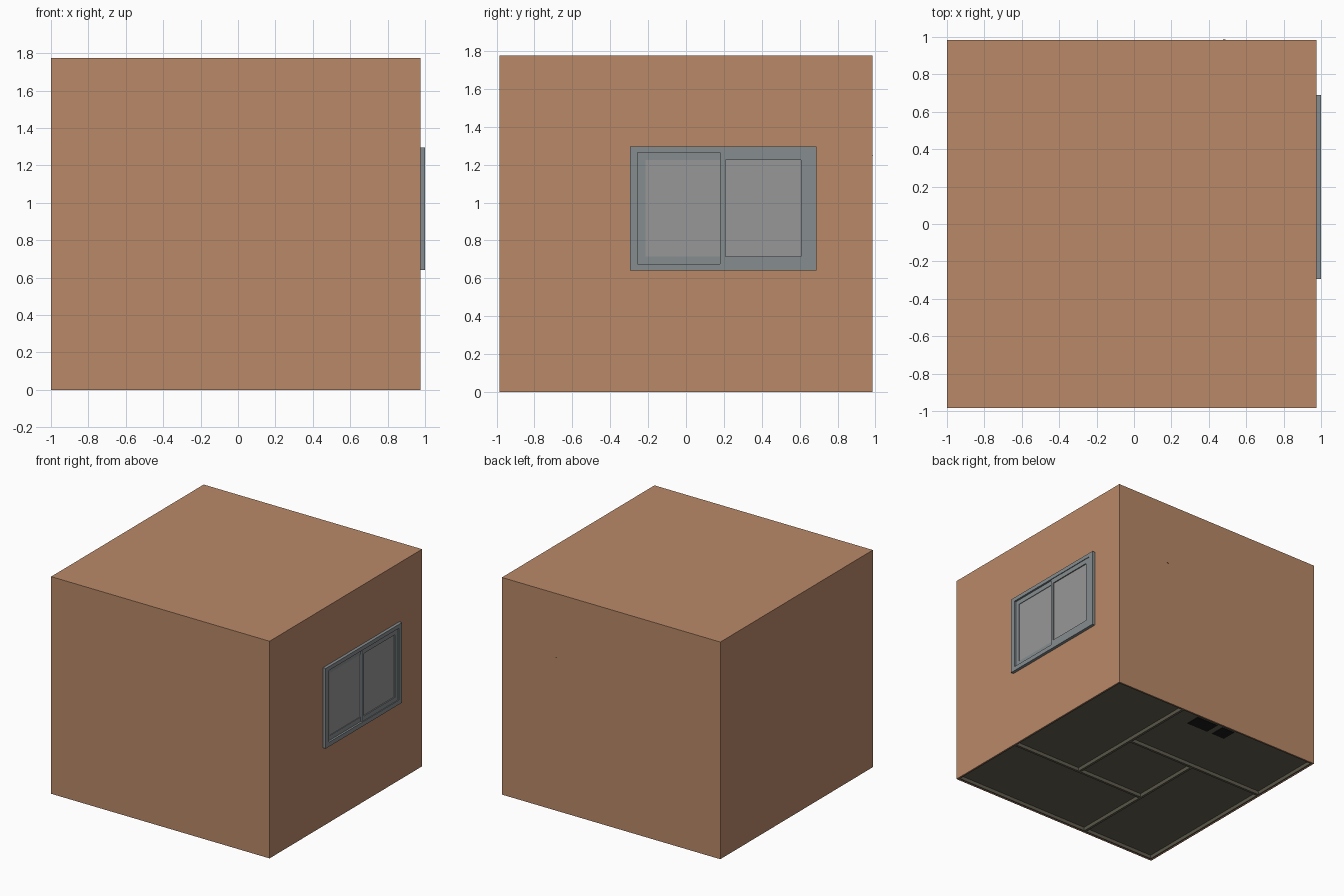
import bpy, bmesh

if "Cube" in bpy.data.objects:
    bpy.data.objects.remove(bpy.data.objects["Cube"])

def material(name, rgb):
    m = bpy.data.materials.new(name)
    m.diffuse_color = (*rgb, 1)
    m.use_nodes = True
    m.node_tree.nodes["Principled BSDF"].inputs["Base Color"].default_value = m.diffuse_color
    return m

clay = material("clay_wall", (0.49, 0.25, 0.14))
stone = material("dark_stone", (0.13, 0.12, 0.085))
metal = material("window_metal", (0.24, 0.265, 0.275))
glass_mat = material("window_glass", (0.31, 0.31, 0.31))
black = material("black", (0.01, 0.01, 0.01))

X0, X1, Y0, Y1, H = -1.0, 0.975, -0.985, 0.985, 1.775

def finish(name, bm, mat):
    me = bpy.data.meshes.new(name)
    bm.to_mesh(me)
    bm.free()
    ob = bpy.data.objects.new(name, me)
    bpy.context.collection.objects.link(ob)
    me.materials.append(mat)
    return ob

def box_mesh(bm, x, y, z):
    vs = bmesh.ops.create_cube(bm, size=1)["verts"]
    for v in vs:
        for i, (a, b) in enumerate((x, y, z)):
            v.co[i] = a if v.co[i] < 0 else b

def box(name, x, y, z, mat):
    bm = bmesh.new()
    box_mesh(bm, x, y, z)
    return finish(name, bm, mat)

def frame(name, x, y, z, w, mat):
    """Rectangular frame in the YZ plane: w = (left, right, bottom, top) widths."""
    l, r, b, t = w
    bm = bmesh.new()
    box_mesh(bm, x, (y[0], y[0] + l), z)
    box_mesh(bm, x, (y[1] - r, y[1]), z)
    inner = (y[0] + l, y[1] - r)
    box_mesh(bm, x, inner, (z[0], z[0] + b))
    box_mesh(bm, x, inner, (z[1] - t, z[1]))
    return finish(name, bm, mat)

# Room shell: box open underneath, given thin walls
bm = bmesh.new()
box_mesh(bm, (X0, X1), (Y0, Y1), (0, H))
bm.normal_update()
bmesh.ops.delete(bm, geom=[f for f in bm.faces if f.normal.z < -0.5], context='FACES_ONLY')
shell = finish("room_shell", bm, clay)
sol = shell.modifiers.new("thickness", 'SOLIDIFY')
sol.thickness = 0.01
sol.offset = -1

# Floor: five slabs in a pinwheel, each with a recessed underside
tiles = [(0, 1/3, 0, 0.65), (0, 0.655, 0.65, 1), (0.655, 1, 1/3, 1),
         (1/3, 1, 0, 1/3), (1/3, 0.655, 1/3, 0.65)]
m = 0.01
def px(t): return (X1 - m) - t * (X1 - X0 - 2 * m)
def py(s): return (Y1 - m) - s * (Y1 - Y0 - 2 * m)
bm = bmesh.new()
for t0, t1, s0, s1 in tiles:
    f = bm.faces.new([bm.verts.new((px(t), py(s), 0.003))
                      for t, s in ((t0, s0), (t0, s1), (t1, s1), (t1, s0))])
    f.normal_update()
    if f.normal.z > 0:
        f.normal_flip()
bm.normal_update()
slabs = bm.faces[:]
bmesh.ops.inset_individual(bm, faces=slabs, thickness=0.014)
bmesh.ops.inset_individual(bm, faces=slabs, thickness=0.014, depth=-0.022)
finish("floor_slabs", bm, stone)

# Dark feet showing through the floor
box("foot_plate_large", (-0.07, 0.13), (0.80, 0.925), (0.022, 0.04), black)
box("foot_plate_small", (-0.24, -0.12), (0.80, 0.925), (0.022, 0.04), black)

# Sliding window: outer frame, recessed left sash, forward right sash
frame("window_frame", (0.97, 1.0), (-0.295, 0.69), (0.64, 1.295),
      (0.04, 0.04, 0.036, 0.032), metal)
frame("rear_sash", (0.97, 0.984), (-0.255, 0.21), (0.676, 1.263),
      (0.04, 0.03, 0.038, 0.038), metal)
frame("front_sash", (0.972, 0.994), (0.18, 0.65), (0.676, 1.263),
      (0.028, 0.044, 0.038, 0.038), metal)
box("rear_glass", (0.97, 0.979), (-0.22, 0.19), (0.71, 1.23), glass_mat)
box("front_glass", (0.972, 0.985), (0.20, 0.62), (0.71, 1.23), glass_mat)

# Nail tip poking through the back wall
box("nail_tip", (0.475, 0.49), (0.95, 0.986), (1.248, 1.252), black)
